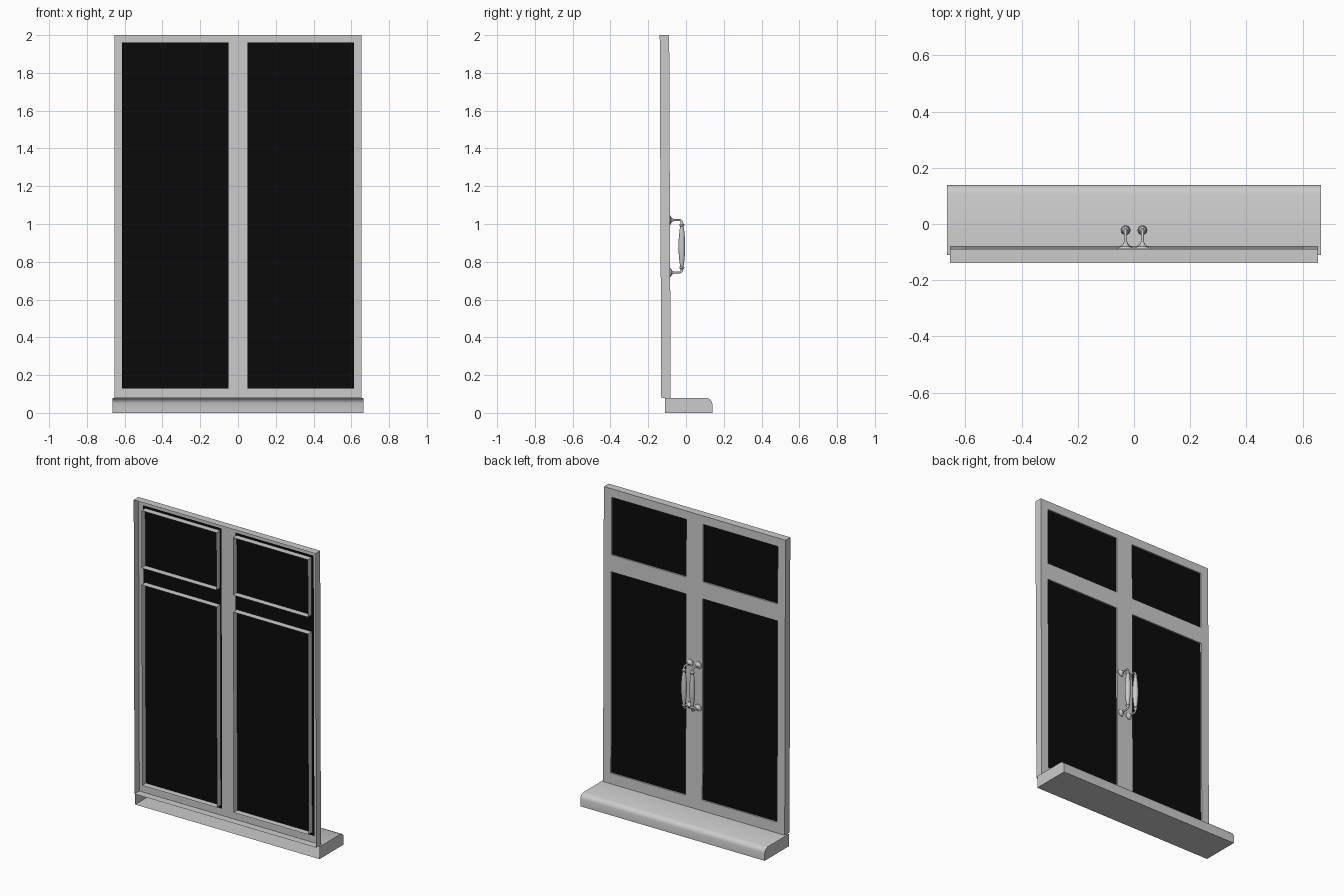
import bpy, bmesh, math
from mathutils import Matrix

if "Cube" in bpy.data.objects:
    bpy.data.objects.remove(bpy.data.objects["Cube"])

LEAN = 0.0042  # slight backward lean of the door


def lean(bm):
    for v in bm.verts:
        v.co.y -= LEAN * (v.co.z - 0.08)


def finish(bm, name, smooth=None):
    me = bpy.data.meshes.new(name)
    bm.to_mesh(me)
    bm.free()
    ob = bpy.data.objects.new(name, me)
    bpy.context.collection.objects.link(ob)
    if smooth:
        bpy.ops.object.select_all(action='DESELECT')
        ob.select_set(True)
        bpy.context.view_layer.objects.active = ob
        bpy.ops.object.shade_smooth_by_angle(angle=math.radians(smooth))
    return ob


def lathe(bm, profile, matrix, n=16):
    """Spin (radius, height) points about local z."""
    rings = []
    for r, h in profile:
        rings.append([bm.verts.new(matrix @ Matrix.Rotation(2 * math.pi * i / n, 4, 'Z')
                                   @ Matrix.Translation((r, 0, h)).to_translation())
                      for i in range(n)])
    for a, b in zip(rings, rings[1:]):
        for i in range(n):
            j = (i + 1) % n
            bm.faces.new((a[i], a[j], b[j], b[i]))
    bm.faces.new(rings[0][::-1])
    bm.faces.new(rings[-1])


# door frame: back sheet with four openings, all borders drawn out to the open front
xs = [-0.655, -0.60, -0.06, 0.06, 0.60, 0.655]
zs = [0.08, 0.15, 1.46, 1.57, 1.945, 2.0]
bm = bmesh.new()
grid = [[bm.verts.new((x, -0.081, z)) for x in xs] for z in zs]
for k in range(5):
    for i in range(5):
        if i in (1, 3) and k in (1, 3):
            continue
        bm.faces.new((grid[k][i], grid[k + 1][i], grid[k + 1][i + 1], grid[k][i + 1]))
border = [e for e in bm.edges if e.is_boundary]
ext = bmesh.ops.extrude_edge_only(bm, edges=border)
for v in ext['geom']:
    if isinstance(v, bmesh.types.BMVert):
        v.co.y -= 0.05
bmesh.ops.recalc_face_normals(bm, faces=bm.faces)
bm.faces.ensure_lookup_table()
if bm.faces[0].normal.y < 0:
    bmesh.ops.reverse_faces(bm, faces=bm.faces)
lean(bm)
finish(bm, "door_frame")

# dark glass sheets
black = bpy.data.materials.new("dark_glass")
black.diffuse_color = (0.003, 0.003, 0.003, 1)
black.use_nodes = True
black.node_tree.nodes["Principled BSDF"].inputs["Base Color"].default_value = black.diffuse_color
for side, s in (("left", -1), ("right", 1)):
    bm = bmesh.new()
    a, b = sorted((s * 0.05, s * 0.615))
    bm.faces.new([bm.verts.new((x, -0.091, z))
                  for x, z in ((a, 0.13), (a, 1.96), (b, 1.96), (b, 0.13))])
    lean(bm)
    finish(bm, side + "_glass").data.materials.append(black)

# door step with rounded nose, open towards the wall
prof = [(-0.11, 0), (0.139, 0), (0.139, 0.05), (0.135, 0.062), (0.126, 0.073),
        (0.108, 0.08), (-0.11, 0.08)]
bm = bmesh.new()
L = [bm.verts.new((-0.665, y, z)) for y, z in prof]
R = [bm.verts.new((0.665, y, z)) for y, z in prof]
for i in range(len(prof) - 1):
    bm.faces.new((L[i], R[i], R[i + 1], L[i + 1]))
bm.faces.new(L[::-1])
bm.faces.new(R)
bmesh.ops.recalc_face_normals(bm, faces=bm.faces)
finish(bm, "door_step", 40)

# pull handles: turned grip, two bent posts, two wall rosettes
GRIP_Y, MID = -0.022, 0.882
half = [(0.0175, 0.0), (0.0165, 0.04), (0.013, 0.08), (0.009, 0.106), (0.013, 0.110),
        (0.013, 0.116), (0.008, 0.120), (0.006, 0.128)]
grip = [(r, -h) for r, h in half[:0:-1]] + half
rosette = [(0.024, 0), (0.023, 0.004), (0.013, 0.008), (0.008, 0.014), (0.006, 0.02)]
for side, s in (("left", -1), ("right", 1)):
    x = s * 0.03
    bm = bmesh.new()
    lathe(bm, grip, Matrix.Translation((x, GRIP_Y, MID)))
    for d in (-1, 1):
        z = MID + d * 0.139
        lathe(bm, rosette, Matrix.Translation((x, -0.081 - LEAN * (z - 0.08), z))
              @ Matrix.Rotation(-math.pi / 2, 4, 'X'))
        # bent post as rings along a short path
        path = [(-0.07, z, 0), (GRIP_Y - 0.012, z, 0)]
        for t in (30, 60, 90):
            a = math.radians(t)
            path.append((GRIP_Y - 0.012 + 0.012 * math.sin(a),
                         z - d * 0.012 * (1 - math.cos(a)), a))
        path.append((GRIP_Y, z - d * 0.022, math.pi / 2))
        prev = None
        for y, zz, a in path:
            ring = []
            for i in range(10):
                t = 2 * math.pi * i / 10
                u, w = 0.0055 * math.cos(t), 0.0055 * math.sin(t)
                ring.append(bm.verts.new((x + u, y + w * math.sin(a), zz + d * w * math.cos(a))))
            if prev:
                for i in range(10):
                    j = (i + 1) % 10
                    bm.faces.new((prev[i], prev[j], ring[j], ring[i]))
            prev = ring
    bmesh.ops.recalc_face_normals(bm, faces=bm.faces)
    finish(bm, side + "_handle", 50)
